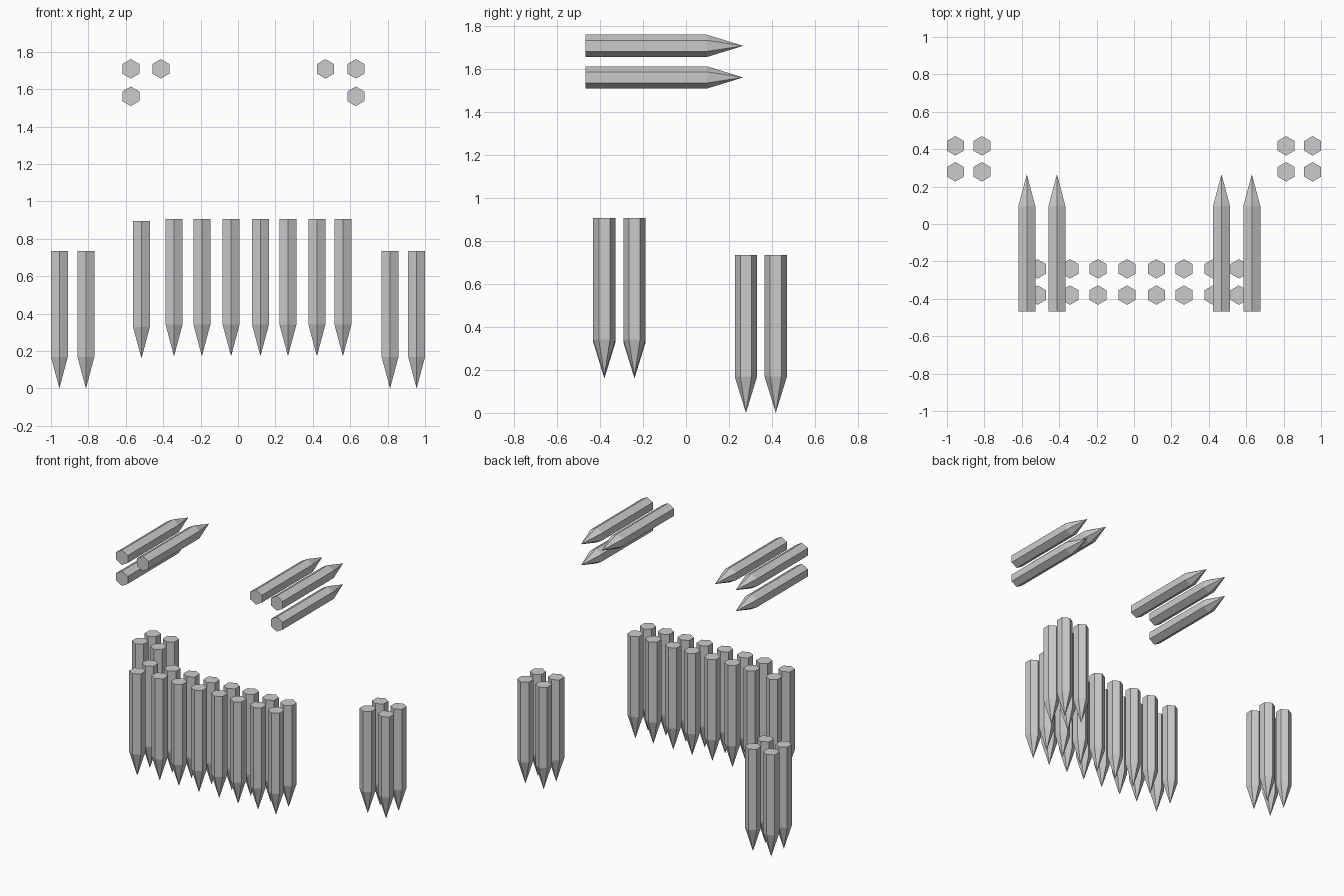
import bpy, bmesh, math

if "Cube" in bpy.data.objects:
    bpy.data.objects.remove(bpy.data.objects["Cube"])

R, BODY, TIP = 0.052, 0.566, 0.169   # hexagon radius, shaft length, point length

# Shared stake mesh: hexagonal shaft with a six-sided point at the origin, pointing down
bm = bmesh.new()
ring = [(R * math.cos(math.radians(90 + 60 * i)), R * math.sin(math.radians(90 + 60 * i))) for i in range(6)]
tip = bm.verts.new((0, 0, 0))
low = [bm.verts.new((x, y, TIP)) for x, y in ring]
top = [bm.verts.new((x, y, TIP + BODY)) for x, y in ring]
bm.faces.new(top)
for i in range(6):
    j = (i + 1) % 6
    bm.faces.new((low[i], low[j], top[j], top[i]))
    bm.faces.new((tip, low[j], low[i]))
bmesh.ops.recalc_face_normals(bm, faces=bm.faces)
mesh = bpy.data.meshes.new("pointed_stake")
bm.to_mesh(mesh)
bm.free()


def stake(name, tip_pos, level=False):
    ob = bpy.data.objects.new(name, mesh)
    ob.location = tip_pos
    if level:
        ob.rotation_euler.x = math.pi / 2   # point faces +y
    bpy.context.collection.objects.link(ob)


# Rear clusters of four, left and right
for side, s in (("left", -1), ("right", 1)):
    for x in (0.813, 0.955):
        for y in (0.279, 0.418):
            stake(f"rear_stake_{side}", (s * x, y, 0))

# Front double row; the first column hangs slightly lower
for i, x in enumerate((-0.516, -0.342, -0.193, -0.037, 0.12, 0.267, 0.422, 0.561)):
    for y in (-0.38, -0.24):
        stake("front_stake", (x, y, 0.160 if i == 0 else 0.172))

# Raised level stakes, three in an L on each side
for side, outer, inner in (("left", -0.573, -0.412), ("right", 0.630, 0.468)):
    for x, z in ((outer, 1.709), (inner, 1.709), (outer, 1.562)):
        stake(f"upper_stake_{side}", (x, 0.266, z), level=True)
